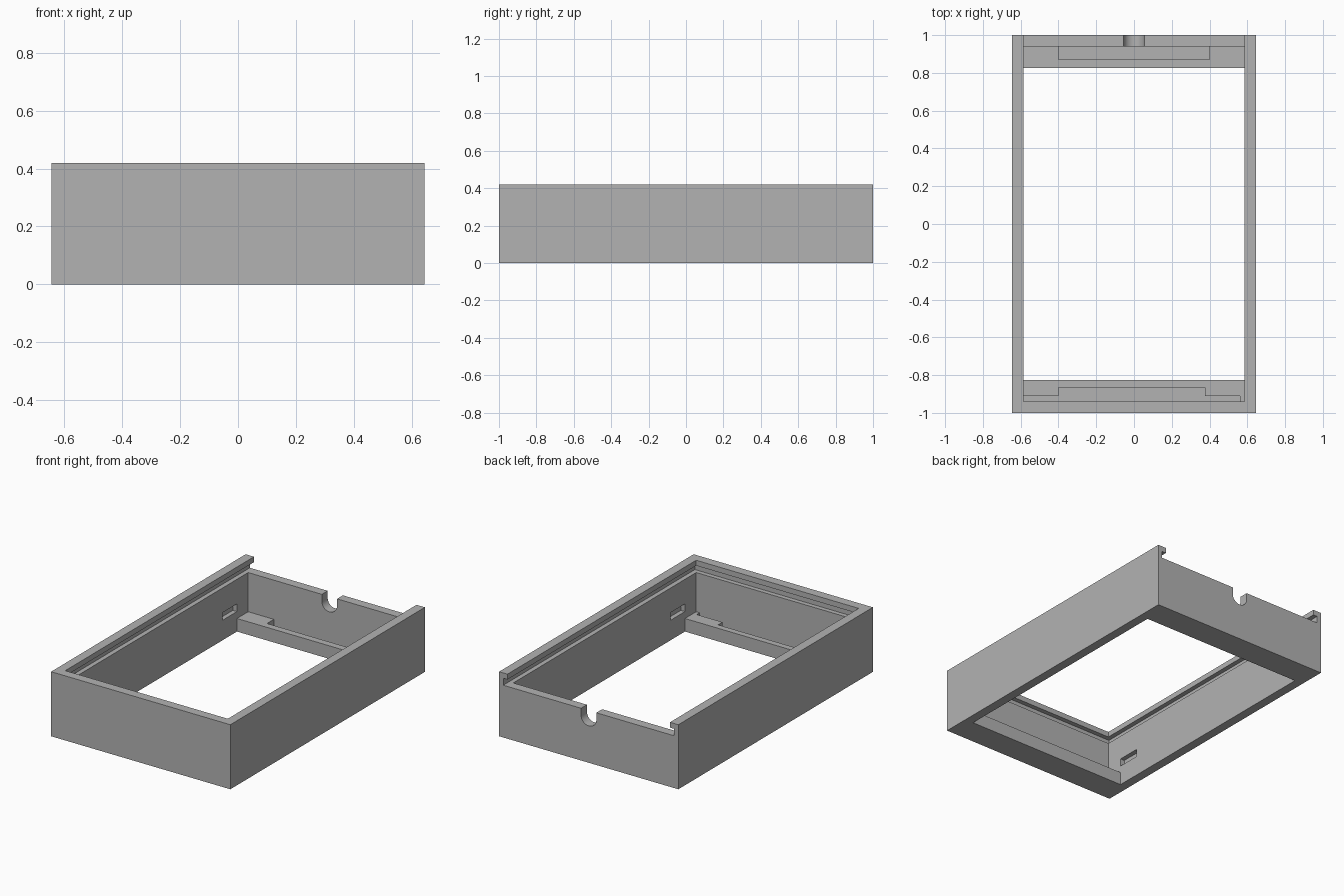
import bpy
import math

if "Cube" in bpy.data.objects:
    bpy.data.objects.remove(bpy.data.objects["Cube"], do_unlink=True)

grey = bpy.data.materials.new("plain_grey")
grey.use_nodes = True
colour = (0.45, 0.45, 0.45, 1)
grey.diffuse_color = colour
grey.node_tree.nodes["Principled BSDF"].inputs["Base Color"].default_value = colour


def box(name, x, y, z):
    """Box from (low, high) pairs on each axis."""
    bpy.ops.mesh.primitive_cube_add(size=1, location=[sum(p) / 2 for p in (x, y, z)])
    obj = bpy.context.object
    obj.name = name
    obj.scale = [p[1] - p[0] for p in (x, y, z)]
    bpy.ops.object.transform_apply(location=True, rotation=True, scale=True)
    obj.data.materials.append(grey)
    return obj


def cut(target, cutter):
    """Subtract the cutter and discard it."""
    cutter.hide_render = True
    mod = target.modifiers.new("cut", "BOOLEAN")
    mod.operation = "DIFFERENCE"
    mod.solver = "EXACT"
    mod.object = cutter
    bpy.context.view_layer.objects.active = target
    bpy.ops.object.modifier_apply(modifier=mod.name)
    bpy.data.objects.remove(cutter, do_unlink=True)


W, H = 0.645, 0.42          # half width and height of the case
IN_X, IN_Y = 0.585, 0.94    # inner wall faces
SHELF, RAIL = 0.085, 0.34   # shelf top and lid level
POCKET = 0.03               # pocket floor

case = box("case_body", (-W, W), (-1, 1), (0, H))

# Main cavity above the shelves, and the window through the bottom
cut(case, box("cavity", (-IN_X, IN_X), (-IN_Y, IN_Y), (SHELF, 0.6)))
cut(case, box("window", (-IN_X, IN_X), (-0.825, 0.825), (-0.1, 0.2)))

# Lid opening through the back wall, with a groove under the lip
cut(case, box("lid_opening", (-IN_X, IN_X), (0.5, 1.1), (RAIL, 0.6)))
cut(case, box("lid_groove", (-0.615, 0.615), (-0.97, 1.1), (RAIL, 0.385)))

# Shelf pockets
cut(case, box("back_pocket", (-0.4, 0.4), (0.87, IN_Y), (POCKET, 0.2)))
cut(case, box("front_pocket", (-0.4, 0.375), (-IN_Y, -0.865), (POCKET, 0.2)))
cut(case, box("front_slot", (-IN_X, 0.56), (-IN_Y, -0.91), (POCKET, 0.2)))

# Four small clip slots in the side walls
for side in (-1, 1):
    for end in (-1, 1):
        xs = sorted((side * 0.5, side * 0.615))
        ys = sorted((end * 0.675, end * 0.825))
        cut(case, box("clip_slot", xs, ys, (0.13, 0.18)))

# Round-bottomed cable notch in the back wall
bpy.ops.mesh.primitive_cylinder_add(vertices=48, radius=0.055, depth=0.3,
                                    location=(0, 1, 0.295),
                                    rotation=(math.pi / 2, 0, 0))
round_cutter = bpy.context.object
round_cutter.data.materials.append(grey)
cut(case, round_cutter)
cut(case, box("notch", (-0.055, 0.055), (0.85, 1.15), (0.295, 0.5)))

# Sharp edges stay sharp, the notch is smooth
bpy.ops.object.select_all(action="DESELECT")
case.select_set(True)
bpy.context.view_layer.objects.active = case
bpy.ops.object.shade_smooth_by_angle(angle=math.radians(30))
